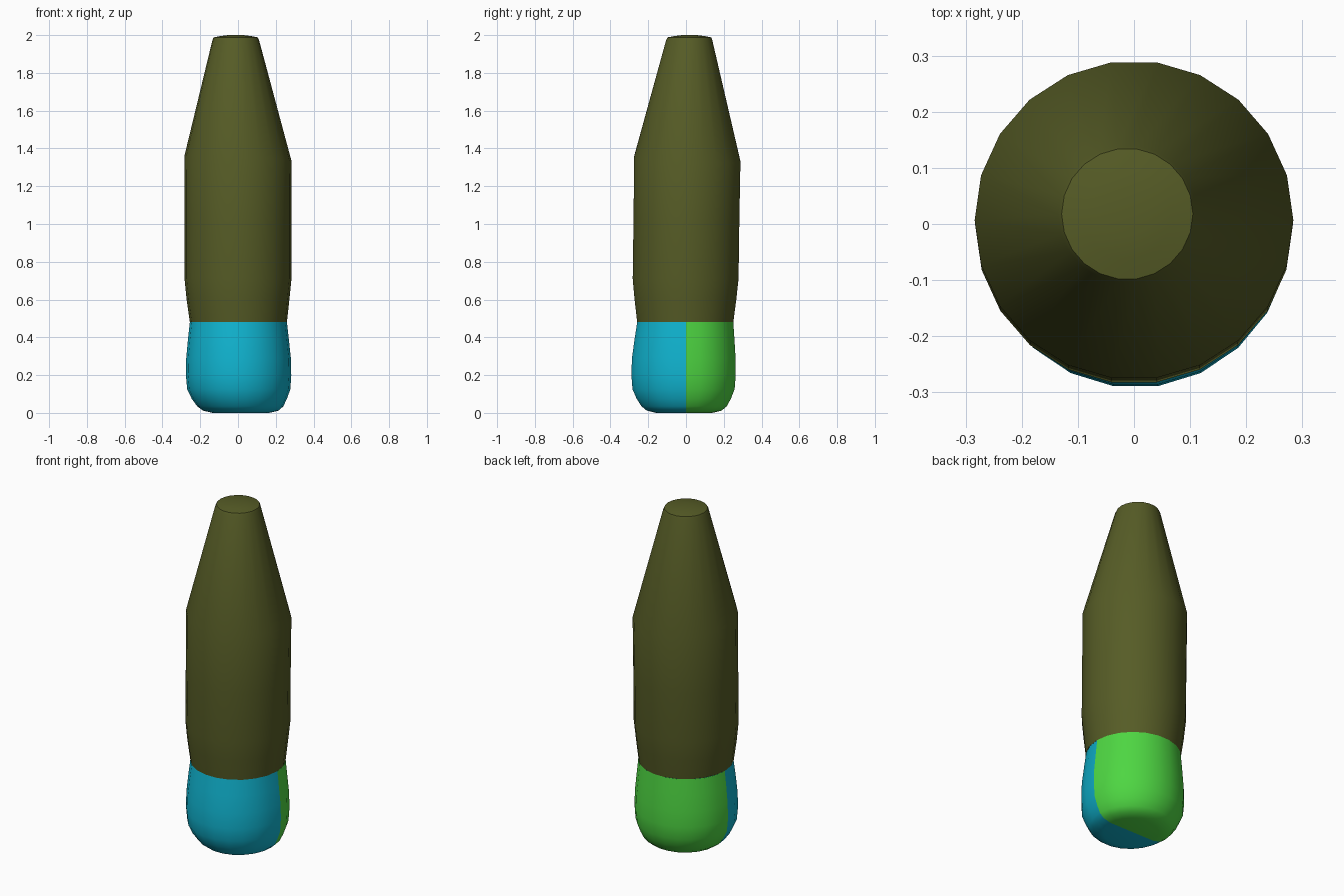
import bpy, math

cube = bpy.data.objects.get("Cube")
if cube:
    bpy.data.objects.remove(cube, do_unlink=True)


def linear(c):
    c /= 255
    return c / 12.92 if c <= 0.04045 else ((c + 0.055) / 1.055) ** 2.4


def material(name, rgb):
    mat = bpy.data.materials.new(name)
    color = [linear(c) for c in rgb] + [1.0]
    mat.use_nodes = True
    mat.diffuse_color = color
    mat.node_tree.nodes["Principled BSDF"].inputs["Base Color"].default_value = color
    return mat


SEGMENTS = 22


def lathe(name, rings, mat, start=0.0, turn=1.0, seam=False):
    """Loft rings of (z, radius, centre x, centre y, tilt); turn is the part of a full circle."""
    steps = round(SEGMENTS * turn)
    closed = turn == 1.0
    count = steps if closed else steps + 1
    verts, faces = [], []
    for z, r, cx, cy, tilt in rings:
        for i in range(count):
            a = start + 2 * math.pi * turn * i / steps
            x, s = cx + r * math.cos(a), math.sin(a)
            # Half shells keep their cut edge on the y = 0 plane
            y = s * (r + math.copysign(cy, s * cy)) if seam else cy + r * s
            verts.append((x, y, z - tilt * (x + y)))
    for k in range(len(rings) - 1):
        for i in range(steps):
            j = (i + 1) % count
            faces.append((k * count + i, k * count + j,
                          (k + 1) * count + j, (k + 1) * count + i))
    mesh = bpy.data.meshes.new(name)
    # Close the outer end: top for the full body, bottom for the half shells
    if closed:
        faces.append(tuple((len(rings) - 1) * count + i for i in range(count)))
    else:
        faces.append(tuple(reversed(range(count))))
    mesh.from_pydata(verts, [], faces)
    mesh.materials.append(mat)
    mesh.update()
    obj = bpy.data.objects.new(name, mesh)
    bpy.context.collection.objects.link(obj)
    bpy.ops.object.select_all(action='DESELECT')
    obj.select_set(True)
    bpy.context.view_layer.objects.active = obj
    bpy.ops.object.shade_smooth_by_angle(angle=math.radians(30))
    return obj


olive = material("olive", (86, 92, 38))
cyan = material("cyan", (16, 180, 208))
green = material("green", (78, 214, 66))

# Slightly leaning body with a tapered nose and a softened flat tip
lathe("tapered_body", [
    (0.48, 0.257, 0.002, -0.004, 0),
    (0.60, 0.272, 0.0, -0.003, 0),
    (0.71, 0.283, 0.0, -0.002, 0),
    (1.00, 0.283, 0.0, 0.002, 0),
    (1.345, 0.284, 0.0, 0.007, 0.05),
    (1.975, 0.123, -0.012, 0.017, 0),
    (1.988, 0.117, -0.012, 0.018, 0),
    (1.995, 0.08, -0.012, 0.018, 0),
    (2.00, 0.04, -0.012, 0.018, 0),
], olive)

# Rounded base, split into a front half and a back half
base_rings = [
    (0.0, 0.15, 0.015, -0.01, 0),
    (0.012, 0.200, 0.015, -0.01, 0),
    (0.035, 0.228, 0.012, -0.01, 0),
    (0.075, 0.252, 0.007, -0.012, 0),
    (0.125, 0.273, 0.004, -0.013, 0),
    (0.20, 0.279, 0.003, -0.013, 0),
    (0.29, 0.277, 0.003, -0.012, 0),
    (0.39, 0.267, 0.002, -0.008, 0),
    (0.48, 0.257, 0.002, -0.004, 0),
]


def half_base(name, mat, start):
    sign = 1 if start == 0 else -1
    rings = [(z, r + sign * cy, cx, 0, t) for z, r, cx, cy, t in base_rings]
    obj = lathe(name, rings, mat, start, 0.5)
    # Stretch x back to the shared radius so both halves meet at the seam
    count = SEGMENTS // 2 + 1
    for v in obj.data.vertices:
        z, r, cx, cy, t = base_rings[v.index // count]
        v.co.x = cx + (v.co.x - cx) * r / (r + sign * cy)


half_base("base_front_half", cyan, math.pi)
half_base("base_back_half", green, 0.0)
